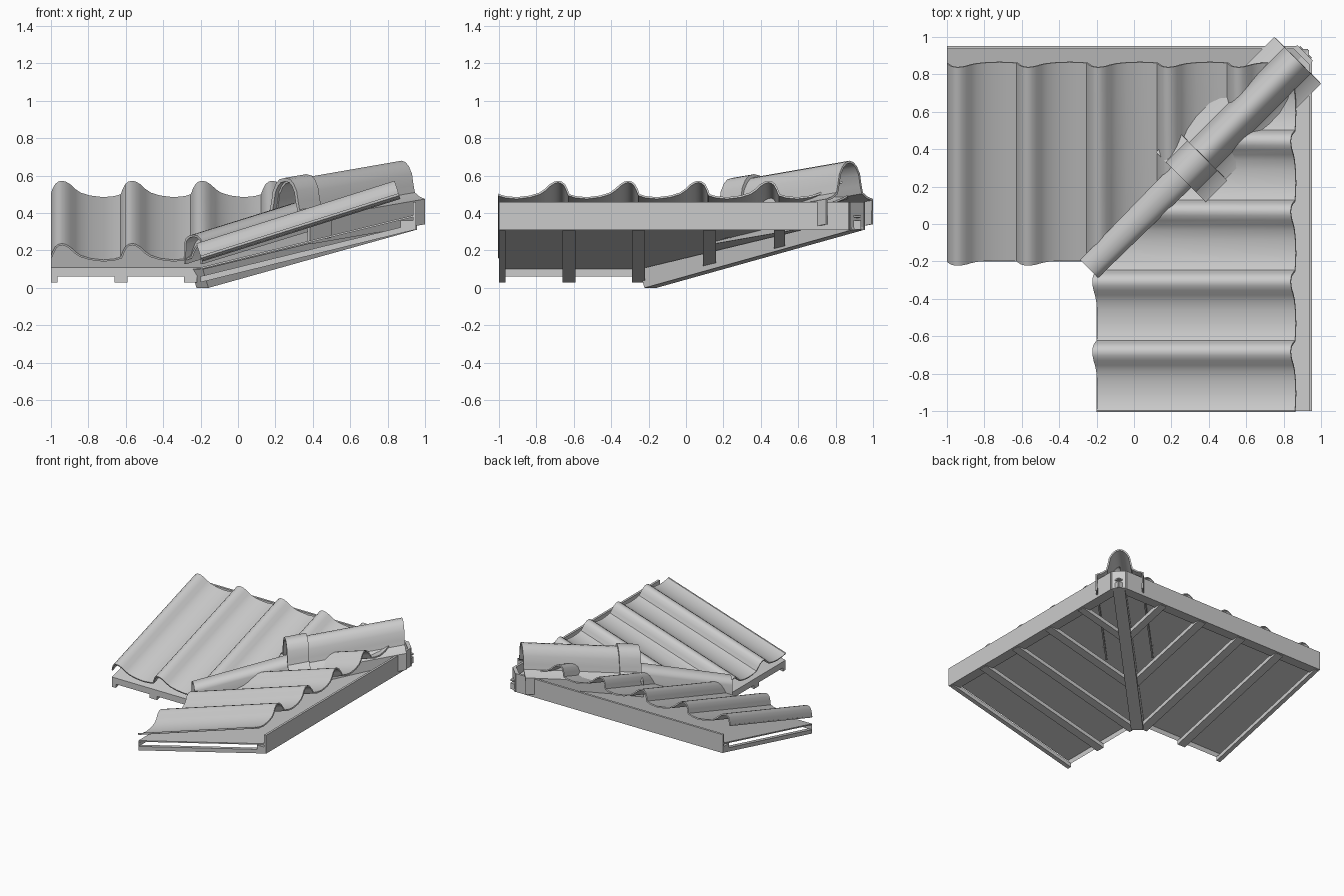
import bpy, bmesh, math
from mathutils import Vector

cube = bpy.data.objects.get("Cube")
if cube:
    bpy.data.objects.remove(cube, do_unlink=True)

GREY = (0.6, 0.6, 0.6)
mat = bpy.data.materials.new("light grey clay")
mat.use_nodes = True
mat.diffuse_color = (*GREY, 1)
mat.node_tree.nodes["Principled BSDF"].inputs["Base Color"].default_value = (*GREY, 1)

PITCH = math.atan(0.316)
DECK_SLOPE = 0.245
EAVE = -0.2
R = math.sqrt(0.5)


def finish(bm, name, thickness=0):
    """Turn a bmesh into a named object; shells get thickness and smooth shading."""
    mesh = bpy.data.meshes.new(name)
    bm.to_mesh(mesh)
    bm.free()
    mesh.materials.append(mat)
    ob = bpy.data.objects.new(name, mesh)
    bpy.context.collection.objects.link(ob)
    if thickness:
        mod = ob.modifiers.new("thickness", "SOLIDIFY")
        mod.thickness = thickness
        mod.offset = -1
        bpy.ops.object.select_all(action="DESELECT")
        ob.select_set(True)
        bpy.context.view_layer.objects.active = ob
        bpy.ops.object.modifier_apply(modifier=mod.name)
        bpy.ops.object.shade_smooth_by_angle(angle=math.radians(35))


def loft(rows, caps=False):
    """Skin a list of equally long point rows."""
    bm = bmesh.new()
    grid = [[bm.verts.new(p) for p in row] for row in rows]
    for a, b in zip(grid, grid[1:]):
        for i in range(len(a) - 1):
            bm.faces.new((a[i], a[i + 1], b[i + 1], b[i]))
        if caps:
            bm.faces.new((a[-1], a[0], b[0], b[-1]))
    if caps:
        bm.faces.new(grid[0])
        bm.faces.new(grid[-1])
        bmesh.ops.recalc_face_normals(bm, faces=bm.faces)
    return bm


def clip_and_turn(bm, second, closed):
    """Cut along the valley diagonal; mirror across it for the second wing."""
    geom = bm.verts[:] + bm.edges[:] + bm.faces[:]
    bmesh.ops.bisect_plane(bm, geom=geom, plane_co=(0, 0, 0),
                           plane_no=(1, -1, 0), clear_outer=True)
    if closed:
        rim = [e for e in bm.edges if e.is_boundary]
        if rim:
            bmesh.ops.holes_fill(bm, edges=rim)
    if second:
        for v in bm.verts:
            v.co = Vector((v.co.y, v.co.x, v.co.z))
        bmesh.ops.reverse_faces(bm, faces=bm.faces)
    return bm


def board(x0, x1, y0, y1, z0, z1, rise=0):
    """A board from y0 to y1, climbing by rise; z values are at y0."""
    return loft([[(x0, y, z0 + r), (x1, y, z0 + r), (x1, y, z1 + r), (x0, y, z1 + r)]
                 for y, r in ((y0, 0), (y1, rise))], caps=True)


# One tile wave: offset from the overlap line, height above the trough
WAVE = [(0, .022), (.008, .045), (.022, .073), (.04, .088), (.06, .092), (.08, .087),
        (.105, .071), (.13, .046), (.16, .025), (.21, .009), (.28, 0), (.34, .006),
        (.372, .016)]
PERIOD = 0.375


def tile_sheet(lean):
    """Wavy tile sheet running up the slope; lean flips the wave."""
    points = sorted((-0.625 + PERIOD * k + lean * a, h)
                    for k in range(-2, 6) for a, h in WAVE)
    points = [p for p in points if -1.0 <= p[0] <= 0.9]
    points.insert(0, (-1.001, points[0][1]))
    length = 1.06 / math.cos(PITCH)
    c, s = math.cos(PITCH), math.sin(PITCH)
    return loft([[(x, EAVE + 0.005 + t * c - h * s, 0.15 + t * s + h * c)
                  for x, h in points] for t in (0, length)])


# The two wings
RAFTERS = [(-1, -.965), (-.66, -.59), (-.29, -.22), (.09, .16), (.47, .53)]
TOP = 0.935
RISE = (TOP - EAVE) * DECK_SLOPE
for second, side in ((False, "back"), (True, "left")):
    tiles = clip_and_turn(tile_sheet(-1 if second else 1), second, False)
    finish(tiles, side + "_tiles", thickness=0.01)
    deck = board(-1, 0.93, EAVE, TOP, 0.1, 0.11, RISE)
    finish(clip_and_turn(deck, second, True), side + "_deck")
    for i, (x0, x1) in enumerate(RAFTERS):
        rafter = board(x0, x1, EAVE, TOP, 0.03, 0.062, RISE)
        finish(clip_and_turn(rafter, second, True), f"{side}_rafter_{i + 1}")
    # Batten under the top edge, thin eave strip, and upright fascia
    batten = board(-1, 0.93, 0.87, TOP, 0.312, 0.36)
    finish(clip_and_turn(batten, second, True), side + "_top_batten")
    strip = loft([[(-1, EAVE, z), (-0.2, EAVE, z)] for z in (0.06, 0.105)])
    finish(clip_and_turn(strip, second, False), side + "_eave_strip")
    fascia = board(-1, 0.88, TOP, 0.953, 0.31, 0.46)
    finish(clip_and_turn(fascia, second, True), side + "_fascia")


def diag(p, s, z):
    """Point at x = y = p along the valley, s to its right."""
    return (p + s * R, p - s * R, z)


def diagonal_box(name, ends, half):
    """Box along the valley from (p, bottom, p, top) at each end."""
    finish(loft([[diag(p, -half, a), diag(p, half, a), diag(q, half, b), diag(q, -half, b)]
                 for p, a, q, b in ends], caps=True), name)


# Valley beam and the chamfered fascia corner
diagonal_box("valley_beam", [(-.19, 0, -.22, .1), (.92, .31, .90, .37)], 0.045)
diagonal_box("fascia_corner", [(.895, .31, .895, .46), (.915, .31, .915, .46)], 0.06)


def cap_tile(name, half_profile, p0, p1, slope, width0=1.0, thickness=0.012):
    """Open cap tile; the profile is given at the end p1."""
    profile = [(-s, z) for s, z in half_profile] + \
              [(s, z) for s, z in reversed(half_profile[:-1])]
    bm = loft([[diag(p, s * w, z + (p - p1) * slope) for s, z in profile]
               for p, w in ((p0, width0), (p1, 1.0))])
    top = max(bm.faces, key=lambda f: f.calc_center_median().z)
    top.normal_update()
    if top.normal.z < 0:
        bmesh.ops.reverse_faces(bm, faces=bm.faces)
    finish(bm, name, thickness=thickness)


# Cap tiles: narrow lower one, bell shaped upper one with a collar
BELL = [(.177, .34), (.177, .475), (.135, .488), (.1, .51), (.09, .55), (.078, .61),
        (.055, .65), (.028, .673), (0, .68)]
COLLAR = [(s + 0.012 if s else 0, z - 0.072) for s, z in BELL]
LOWER = [(.08, .30), (.08, .41), (.068, .435), (.04, .452), (0, .458)]
cap_tile("lower_cap", LOWER, -0.24, 0.32, 0.31, width0=0.85)
cap_tile("upper_cap", BELL, 0.27, 0.875, 0.174)
cap_tile("cap_collar", COLLAR, 0.25, 0.365, 0.174, thickness=0.02)
